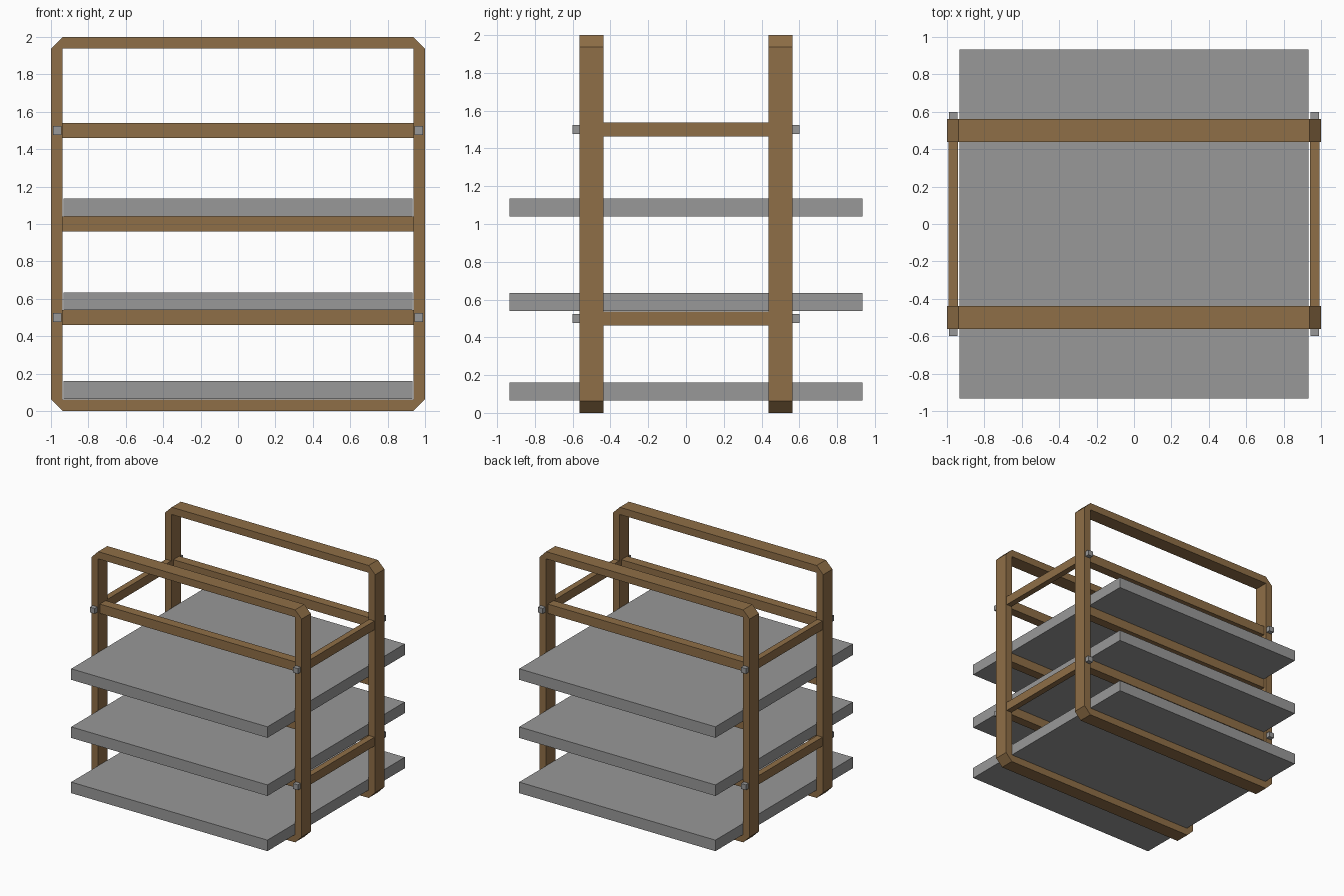
import bpy, bmesh
from mathutils import Vector

if "Cube" in bpy.data.objects:
    bpy.data.objects.remove(bpy.data.objects["Cube"])


def material(name, rgb):
    m = bpy.data.materials.new(name)
    m.diffuse_color = (*rgb, 1)
    m.use_nodes = True
    m.node_tree.nodes["Principled BSDF"].inputs["Base Color"].default_value = m.diffuse_color
    return m


WOOD = material("brown wood", (0.275, 0.158, 0.063))
GREY = material("grey metal", (0.315, 0.315, 0.315))


def finish(name, bm, mat):
    bmesh.ops.recalc_face_normals(bm, faces=bm.faces)
    me = bpy.data.meshes.new(name)
    bm.to_mesh(me)
    bm.free()
    me.materials.append(mat)
    ob = bpy.data.objects.new(name, me)
    bpy.context.collection.objects.link(ob)
    return ob


def box(name, lo, hi, mat):
    bm = bmesh.new()
    bmesh.ops.create_cube(bm, size=1)
    lo, hi = Vector(lo), Vector(hi)
    bmesh.ops.scale(bm, vec=hi - lo, verts=bm.verts)
    bmesh.ops.translate(bm, vec=(lo + hi) / 2, verts=bm.verts)
    return finish(name, bm, mat)


IN = 0.9375             # half inner opening of the frame
Y0, Y1 = 0.4375, 0.5625  # frame depth range


def frame(name, y):
    # square ring with chamfered outer corners, extruded along y
    bm = bmesh.new()
    inner, ends = [], []
    for sx, sz in ((1, 1), (-1, 1), (-1, -1), (1, -1)):
        inner.append(bm.verts.new((sx * IN, y, 1 + sz * IN)))
        side = bm.verts.new((sx, y, 1 + sz * IN))
        flat = bm.verts.new((sx * IN, y, 1 + sz))
        ends.append((side, flat))
        bm.faces.new((inner[-1], side, flat))
    for i in range(4):
        j = (i + 1) % 4
        k = 1 if i % 2 == 0 else 0   # rails join flat ends, posts join side ends
        bm.faces.new((inner[i], ends[i][k], ends[j][k], inner[j]))
    bmesh.ops.recalc_face_normals(bm, faces=bm.faces)
    ret = bmesh.ops.extrude_face_region(bm, geom=bm.faces[:], use_keep_orig=True)
    verts = [g for g in ret["geom"] if isinstance(g, bmesh.types.BMVert)]
    bmesh.ops.translate(bm, vec=(0, Y1 - Y0, 0), verts=verts)
    return finish(name, bm, WOOD)


# Front and back frames with their long rails
for side, s in (("front", -1), ("back", 1)):
    frame(f"{side}_frame", min(s * Y0, s * Y1))
    for n, z in enumerate((0.5, 1.0, 1.5)):
        box(f"{side}_rail_{n}", (-IN, s * 0.5 - 0.04, z - 0.04),
            (IN, s * 0.5 + 0.04, z + 0.04), WOOD)

# Side rails and the square bolts at their ends
for side, s in (("left", -1), ("right", 1)):
    x = s * 0.967
    for n, z in enumerate((0.5, 1.5)):
        box(f"{side}_side_rail_{n}", (x - 0.026, -Y0, z - 0.038),
            (x + 0.026, Y0, z + 0.038), WOOD)
        for end, e in (("front", -1), ("back", 1)):
            ys = sorted((e * (Y1 - 0.01), e * 0.6))
            box(f"{side}_{end}_bolt_{n}", (x - 0.023, ys[0], z - 0.023),
                (x + 0.023, ys[1], z + 0.023), GREY)

# Shelves
for n, z in enumerate((0.065, 0.54, 1.04)):
    box(f"shelf_{n}", (-0.934, -0.934, z), (0.934, 0.934, z + 0.095), GREY)
